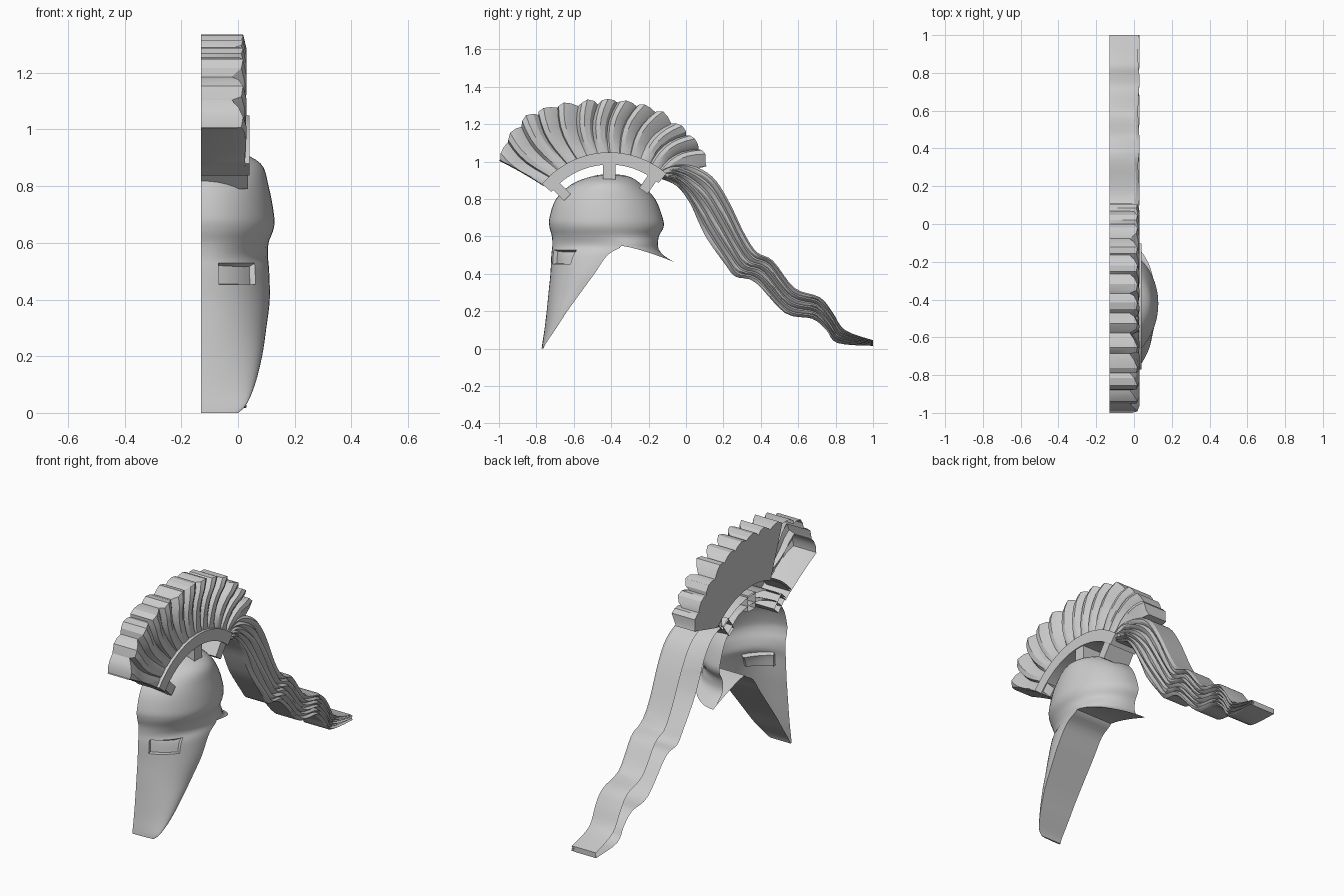
import bpy, bmesh, random
from math import sin, cos, pi, radians
from mathutils import Vector

if "Cube" in bpy.data.objects:
    bpy.data.objects.remove(bpy.data.objects["Cube"])

random.seed(4)
BACK = -0.13            # open flat side of the relief
CY, CZ = -0.41, 0.584   # centre of the crest fan


def spline(rows, steps):
    """Catmull-Rom through rows of equal-length tuples."""
    out = []
    for i in range(len(rows) - 1):
        p = [rows[max(0, min(len(rows) - 1, i + k))] for k in (-1, 0, 1, 2)]
        for s in range(steps):
            t = s / steps
            out.append(tuple(
                0.5 * (2 * b + (c - a) * t + (2 * a - 5 * b + 4 * c - d) * t * t
                       + (3 * b - a - 3 * c + d) * t ** 3)
                for a, b, c, d in zip(*p)))
    return out + [tuple(rows[-1])]


def add_grid(bm, rows):
    vs = [[bm.verts.new(p) for p in r] for r in rows]
    for a, b in zip(vs, vs[1:]):
        for i in range(len(a) - 1):
            bm.faces.new((a[i], a[i + 1], b[i + 1], b[i]))


def finish(bm, name, angle=35):
    bmesh.ops.remove_doubles(bm, verts=bm.verts, dist=0.0004)
    bmesh.ops.recalc_face_normals(bm, faces=bm.faces)
    if sum(f.normal.x * f.calc_area() for f in bm.faces if f.normal.x ** 2 > .01
           and f.calc_center_median().x > BACK + .01) < 0:
        bmesh.ops.reverse_faces(bm, faces=bm.faces)
    me = bpy.data.meshes.new(name)
    bm.to_mesh(me)
    bm.free()
    ob = bpy.data.objects.new(name, me)
    bpy.context.collection.objects.link(ob)
    bpy.ops.object.select_all(action='DESELECT')
    ob.select_set(True)
    bpy.context.view_layer.objects.active = ob
    bpy.ops.object.shade_smooth_by_angle(angle=radians(angle))
    return ob


def pull_back(bm):
    """Extend the border straight back to the open side."""
    edges = [e for e in bm.edges if e.is_boundary
             and max(v.co.x for v in e.verts) > BACK + .001]
    for v in bmesh.ops.extrude_edge_only(bm, edges=edges)["geom"]:
        if isinstance(v, bmesh.types.BMVert):
            v.co.x = BACK


def relief(name, rows, angle=35, cap=None):
    bm = bmesh.new()
    add_grid(bm, rows)
    pull_back(bm)
    if cap:
        add_grid(bm, cap)
    return finish(bm, name, angle)


def polar(x, r, deg):
    return (x, CY + r * cos(radians(deg)), CZ + r * sin(radians(deg)))


# Helmet shell: z, front y, widest y, back y, widest x
ROWS = [(.935, -.41, -.41, -.41, BACK), (.922, -.50, -.42, -.31, -.01),
        (.88, -.61, -.42, -.24, .08), (.80, -.695, -.42, -.165, .108),
        (.70, -.73, -.42, -.125, .127), (.65, -.73, -.42, -.12, .126),
        (.60, -.717, -.40, -.145, .108), (.55, -.715, -.345, -.15, .106),
        (.50, -.72, -.42, -.14, .11), (.40, -.725, -.49, 0, .112),
        (.30, -.735, -.563, 0, .10), (.20, -.745, -.635, 0, .085),
        (.10, -.757, -.70, 0, .06), (.03, -.768, -.748, 0, .03),
        (0, -.772, -.762, 0, .0)]
STEPS, COLS = 4, 12
rows = spline(ROWS, STEPS)
quarter = [pi / 2 * i / COLS for i in range(COLS + 1)]
bm = bmesh.new()
# Front half of the dome running down into the cheek guard
add_grid(bm, [[(BACK + (x - BACK) * sin(a), yf + (ym - yf) * (1 - cos(a)), z)
               for a in quarter] for z, yf, ym, yb, x in rows])
# Back half of the dome with the flared neck guard
back = [[Vector((BACK + (x - BACK) * cos(a), ym + (yb - ym) * sin(a), z))
         for a in quarter] for z, yf, ym, yb, x in rows[:7 * STEPS + 1]]
last = back[-1]
for k in range(1, 6):
    t = k / 5
    back.append([Vector((p.x, p.y + (-.345 + .285 * sin(a) - p.y) * t * t,
                         p.z + (.55 - .088 * sin(a) ** 1.3 - p.z) * t))
                 for p, a in zip(last, quarter)])
add_grid(bm, back)
bmesh.ops.remove_doubles(bm, verts=bm.verts, dist=0.0004)
bmesh.ops.recalc_face_normals(bm, faces=bm.faces)
# Eye recess
eye = []
for f in bm.faces:
    c = f.calc_center_median()
    if -.06 < c.x < .075 and .45 < c.z < .53 and c.y < -.6:
        eye.append(f)
sign = 1 if sum(f.normal.y for f in eye) < 0 else -1
bmesh.ops.inset_region(bm, faces=eye, thickness=0.004,
                       depth=-0.022 * sign, use_even_offset=False)
# Lower edge runs back to the flat side
pull_back(bm)
finish(bm, "helmet_shell", 40)

# Curved rail under the crest
angles = [49 + (140.6 - 49) * i / 28 for i in range(29)]
relief("crest_rail", [[polar(.04, r, a) for a in angles] for r in (.40, .466)])

# Posts holding the rail above the dome
for name, ang, half in (("front_post", 135, 3.6), ("middle_post", 90, 4.6),
                        ("back_post", 55, 3.8)):
    lo = half * .41 / .318
    relief(name, [[polar(.035, .318, ang - lo), polar(.035, .318, ang + lo)],
                  [polar(.035, .41, ang - half), polar(.035, .41, ang + half)]])

# Pleated crest fan: outer radius by angle
RADII = [(37, .65), (42, .69), (67, .74), (90, .75), (102, .757),
         (125, .80), (137, .765), (144.5, .725)]


def radius(a):
    for (a0, r0), (a1, r1) in zip(RADII, RADII[1:]):
        if a <= a1:
            return r0 + (r1 - r0) * (a - a0) / (a1 - a0)
    return RADII[-1][1]


PLEATS = 13
# offset within one pleat: fraction, radius change, depth
SHAPE = [(0, -.025, -.01), (.22, -.008, .014), (.55, .002, .03), (.85, -.01, .024)]
cols = []
for p in range(PLEATS):
    jig = random.uniform(-.12, .12)
    low = random.uniform(.6, 1.2)
    cols += [((p + f + (jig if p and f else 0)) / PLEATS, dr * low, dx)
             for f, dr, dx in SHAPE]
cols[0] = (0, 0, .0)
cols.append((1, 0, .0))
fan = []
for k in range(7):
    t = k / 6
    row = []
    for u, dr, dx in cols:
        oa = 37 + 107.5 * u
        ia = 47 + 94 * u
        r = .455 + (radius(oa) + dr - .455) * t
        x = .024 + (dx - .024) * min(1, .25 + t) if k else .024
        if k == 6:
            x -= .012
        row.append(polar(x, r, ia + (oa - ia) * t + 2.5 * sin(pi * t)
                         * (1 if .01 < u < .99 else 0)))
    fan.append(row)
# The rear part of the fan is closed on its flat side
n = len(cols) * 7 // 10
cap = [[(BACK, p[1], p[2]) for p in r[:n]] for r in (fan[0], fan[-1])]
relief("crest_plume", fan, 25, cap)

# Long wavy tail: upper y, z and lower y, z
TAIL = [(-.14, .95, -.14, .91), (-.06, .985, -.05, .87), (.03, .98, .02, .78),
        (.14, .92, .07, .67), (.225, .795, .117, .58), (.315, .61, .21, .45),
        (.38, .515, .265, .385), (.465, .47, .37, .355), (.58, .325, .53, .19),
        (.715, .275, .675, .16), (.78, .20, .75, .10), (.85, .10, .81, .03),
        (1.0, .045, 1.0, .015)]
STRANDS = 6
tail = []
for j, (y0, z0, y1, z1) in enumerate(spline(TAIL, 4)):
    row = []
    for i in range(STRANDS * 3 + 1):
        t = i / (STRANDS * 3)
        x = (.008, .026, .02)[i % 3] + .004 * sin(j * .5 + i)
        row.append((x, y0 + (y1 - y0) * t, z0 + (z1 - z0) * t))
    tail.append(row)
relief("crest_tail", tail, 25)
